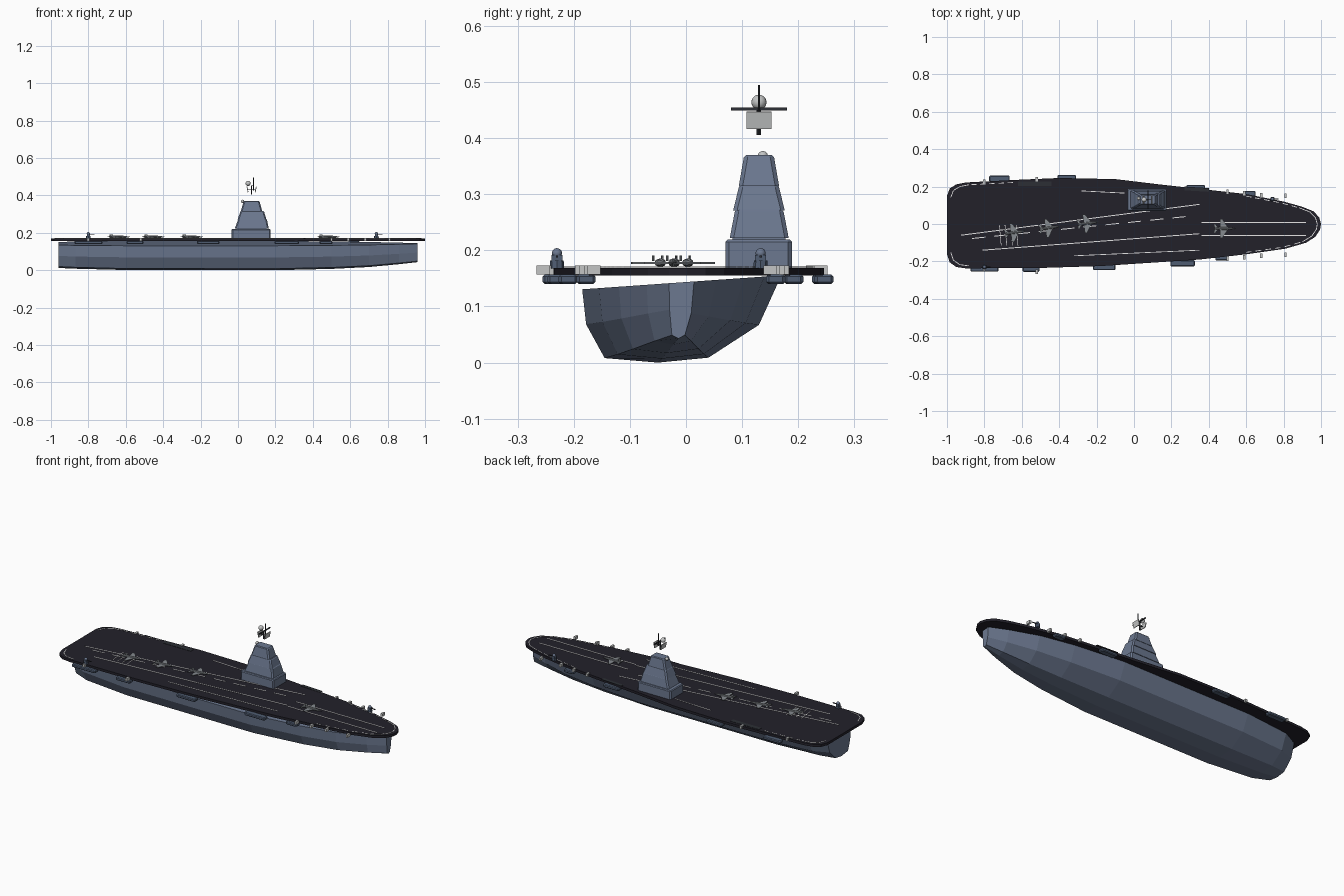
import bpy, bmesh, math
from mathutils import Vector, Matrix

if "Cube" in bpy.data.objects:
    bpy.data.objects.remove(bpy.data.objects["Cube"])


def material(name, r, g, b):
    m = bpy.data.materials.new(name)
    m.diffuse_color = (r, g, b, 1)
    m.use_nodes = True
    m.node_tree.nodes["Principled BSDF"].inputs["Base Color"].default_value = m.diffuse_color
    return m


HULL = material("slate blue", 0.15, 0.19, 0.28)
SPONSON = material("dark slate", 0.08, 0.11, 0.17)
DECK = material("deck charcoal", 0.016, 0.015, 0.023)
WHITE = material("marking white", 0.8, 0.8, 0.8)
JET = material("aircraft grey", 0.24, 0.26, 0.28)
LIGHT = material("light grey", 0.55, 0.56, 0.56)
DARK = material("mast black", 0.025, 0.028, 0.035)


def finish(name, bm, mat):
    bmesh.ops.recalc_face_normals(bm, faces=bm.faces)
    me = bpy.data.meshes.new(name)
    bm.to_mesh(me)
    bm.free()
    me.materials.append(mat)
    ob = bpy.data.objects.new(name, me)
    bpy.context.collection.objects.link(ob)
    return ob


def loft(name, rings, mat):
    """Skin a row of equal point rings and cap both ends."""
    bm = bmesh.new()
    vs = [[bm.verts.new(p) for p in r] for r in rings]
    n = len(vs[0])
    for a, b in zip(vs, vs[1:]):
        for i in range(n):
            j = (i + 1) % n
            bm.faces.new((a[i], a[j], b[j], b[i]))
    bm.faces.new(vs[0])
    bm.faces.new(vs[-1])
    return finish(name, bm, mat)


def slab(name, pts, z0, z1, mat):
    return loft(name, [[(x, y, z) for x, y in pts] for z in (z0, z1)], mat)


def box(name, c, s, mat, rot=None):
    bm = bmesh.new()
    m = Matrix.Translation(c) @ (rot or Matrix()) @ Matrix.Diagonal((*s, 1))
    bmesh.ops.create_cube(bm, size=1, matrix=m)
    return finish(name, bm, mat)


def ball(name, c, r, mat):
    bm = bmesh.new()
    bmesh.ops.create_uvsphere(bm, u_segments=16, v_segments=10, radius=r,
                              matrix=Matrix.Translation(c))
    ob = finish(name, bm, mat)
    ob.data.shade_smooth()
    return ob


def rod(name, c, r0, r1, depth, mat, sides=10):
    bm = bmesh.new()
    bmesh.ops.create_cone(bm, cap_ends=True, segments=sides, radius1=r0, radius2=r1,
                          depth=depth, matrix=Matrix.Translation(c))
    return finish(name, bm, mat)


def octagon(x0, x1, y0, y1, c, z):
    return [(x0 + c, y0, z), (x1 - c, y0, z), (x1, y0 + c, z), (x1, y1 - c, z),
            (x1 - c, y1, z), (x0 + c, y1, z), (x0, y1 - c, z), (x0, y0 + c, z)]


def stripe(name, a, b, w=0.005, dashes=1, mat=WHITE, z=0.1705):
    """Thin painted plate from a to b, optionally dashed."""
    a, b = Vector(a), Vector(b)
    d = b - a
    rot = Matrix.Rotation(math.atan2(d.y, d.x), 4, 'Z')
    for i in range(dashes):
        m = a + d * ((i + 0.5) / dashes)
        length = d.length / dashes * (0.6 if dashes > 1 else 1)
        box(name, (m.x, m.y, z), (length, w, 0.0016), mat, rot)


# Hull: skewed section (y offset, depth fraction) scaled along the stations
section = [(-.177, 0), (-.17, .48), (-.137, .94), (-.042, 1), (.048, .94), (.138, .56), (.178, 0)]
stations = [(-.96, .6, .012), (-.87, .85, .008), (-.6, 1, .001), (.2, 1, 0), (.5, .83, .007),
            (.7, .63, .017), (.86, .35, .032), (.96, .125, .043)]
rings = []
for x, w, keel in stations:
    ring = []
    for off, f in section:
        y = -0.008 + w * off
        top = 0.143 + 0.07 * (y + 0.008)
        ring.append((x, y, top + (keel - top) * f))
    rings.append(ring)
loft("hull", rings, HULL)

# Flight deck
outline = [(-1, -.16), (-.985, -.205), (-.95, -.23), (-.9, -.237), (-.5, -.235), (-.18, -.225),
           (.35, -.19), (.6, -.162), (.81, -.132), (.92, -.1), (.97, -.068), (.995, -.03),
           (1, 0), (.99, .035), (.96, .068), (.9, .092), (.8, .12), (.6, .16), (.35, .188),
           (.15, .21), (-.1, .24), (-.4, .246), (-.65, .235), (-.9, .222), (-.95, .212),
           (-.985, .19), (-1, .15)]
slab("flight_deck", outline, 0.155, 0.169, DECK)

# Dashed edge markings round the bow and stern
for i, a in enumerate(outline):
    b = outline[(i + 1) % len(outline)]
    if min(abs(a[0]), abs(b[0])) > 0.55 and abs(a[0] + b[0]) > 1.2 and abs(a[1] - b[1]) < 0.2:
        n = max(1, round(math.dist(a, b) / 0.05))
        p, q = [(x * 0.98, y * 0.945) for x, y in (a, b)]
        stripe("edge_marking", p, q, 0.004, n)

# Landing strip, catapult and side markings
stripe("landing_line", (-.925, -.06), (.35, .105))
stripe("landing_line", (-.81, -.14), (.35, -.052))
stripe("centre_line", (-.89, -.08), (.3, .042), 0.005, 10)
for y in (.009, -.061):
    stripe("catapult_line", (.36, y), (.92, y))
stripe("side_line", (-.32, -.17), (.35, -.14), 0.004)
stripe("side_line", (-.28, .177), (-.05, .165), 0.004)
for x in (-.71, -.68, -.65, -.62):
    stripe("arrest_wire", (x, -.115), (x - .01, -.005), 0.003)
stripe("lift_plate", (-.62, .215), (-.44, .215), 0.025, 1, DARK)
stripe("lift_plate", (.27, .19), (.4, .182), 0.02, 1, DARK)

# Sponsons under the deck edge
for x, y, w in [(-.72, .242, .11), (-.36, .246, .1), (-.8, -.238, .15), (-.55, -.239, .09),
                (-.16, -.23, .12), (.26, -.21, .13), (.33, .192, .1), (.47, -.178, .07),
                (.62, .16, .06)]:
    h = w / 2
    loft("sponson", [octagon(x - h + i, x + h - i, y - .017 + i, y + .017 - i, .005, z)
                     for z, i in ((.14, .004), (.144, 0), (.153, 0), (.157, .004))], SPONSON)

# Small deck-edge posts
for x, y in [(.5, .172), (.59, .164), (.68, .155), (.81, .15), (-.8, .226), (-.52, .24)]:
    box("edge_post", (x, y, .165), (.012, .024, .016), LIGHT)
    box("edge_post", (x, -y - .014, .165), (.012, .024, .016), LIGHT)

# Defence guns
for x, y in [(-.8, -.23), (.74, .133)]:
    rod("gun_base", (x, y, .175), .013, .012, .014, SPONSON, 8)
    box("gun_body", (x, y, .186), (.016, .02, .012), SPONSON)
    ball("gun_dome", (x, y, .195), .009, HULL)
    box("gun_barrel", (x + .018, y, .189), (.03, .004, .004), DARK)


# Parked aircraft
def aircraft(x, y, angle):
    m = Matrix.Translation((x, y, .178)) @ Matrix.Rotation(angle, 4, 'Z')
    prof = [(-.055, .004), (-.03, .007), (.01, .0075), (.035, .005), (.058, .0008)]
    parts = [loft("aircraft_body", [[(px, r * math.cos(k * math.pi / 4), r * math.sin(k * math.pi / 4))
                                     for k in range(8)] for px, r in prof], JET)]
    for s in (1, -1):
        parts.append(slab("aircraft_wing", [(.018, .004 * s), (-.012, .05 * s), (-.024, .05 * s),
                                            (-.024, .004 * s)], -.002, .001, JET))
        parts.append(slab("aircraft_tail", [(-.035, .003 * s), (-.05, .024 * s), (-.06, .024 * s),
                                            (-.053, .003 * s)], -.001, .0015, JET))
        parts.append(box("aircraft_fin", (-.042, .008 * s, .008), (.016, .002, .01), JET))
    for p in parts:
        p.data.transform(m)


for x, y, a in [(-.635, -.045, .13), (-.45, -.02, .13), (-.245, .004, .13), (.485, -.024, 0)]:
    aircraft(x, y, a)

# Island tower: stacked tapering tiers (x0, x1, y0, y1, z) bottom then top
tiers = [((-.035, .175, .07, .189, .167), (-.035, .175, .07, .189, .215)),
         ((-.018, .165, .078, .183, .222), (0, .155, .087, .174, .269)),
         ((-.002, .152, .084, .176, .271), (.012, .14, .094, .166, .312)),
         ((.014, .13, .094, .166, .314), (.03, .116, .103, .157, .366))]
for lo, hi in tiers:
    x0, x1, y0, y1, z = hi
    cap = octagon(x0 + .004, x1 - .004, y0 + .004, y1 - .004, .005, z + .004)
    loft("island_tier", [octagon(*lo[:4], .007, lo[4]), octagon(*hi[:4], .007, z), cap], HULL)
box("island_joint", (.073, .13, .22), (.16, .095, .012), HULL)
ball("tower_dome", (.025, .137, .368), .009, LIGHT)

# Mast assembly standing clear above the tower
rod("mast_pole", (.072, .13, .428), .004, .004, .044, DARK)
rod("mast_whip", (.083, .13, .46), .002, .002, .07, DARK)
box("mast_crossbar", (.075, .13, .452), (.006, .1, .005), DARK)
ball("mast_dome", (.054, .13, .464), .0135, LIGHT)
for s in (1, -1):
    box("radar_panel", (.073 + s * .022, .13, .432), (.004, .045, .031), LIGHT,
        Matrix.Rotation(s * .2, 4, 'Y'))
    box("panel_arm", (.073 + s * .011, .13, .43), (.022, .004, .004), DARK)
